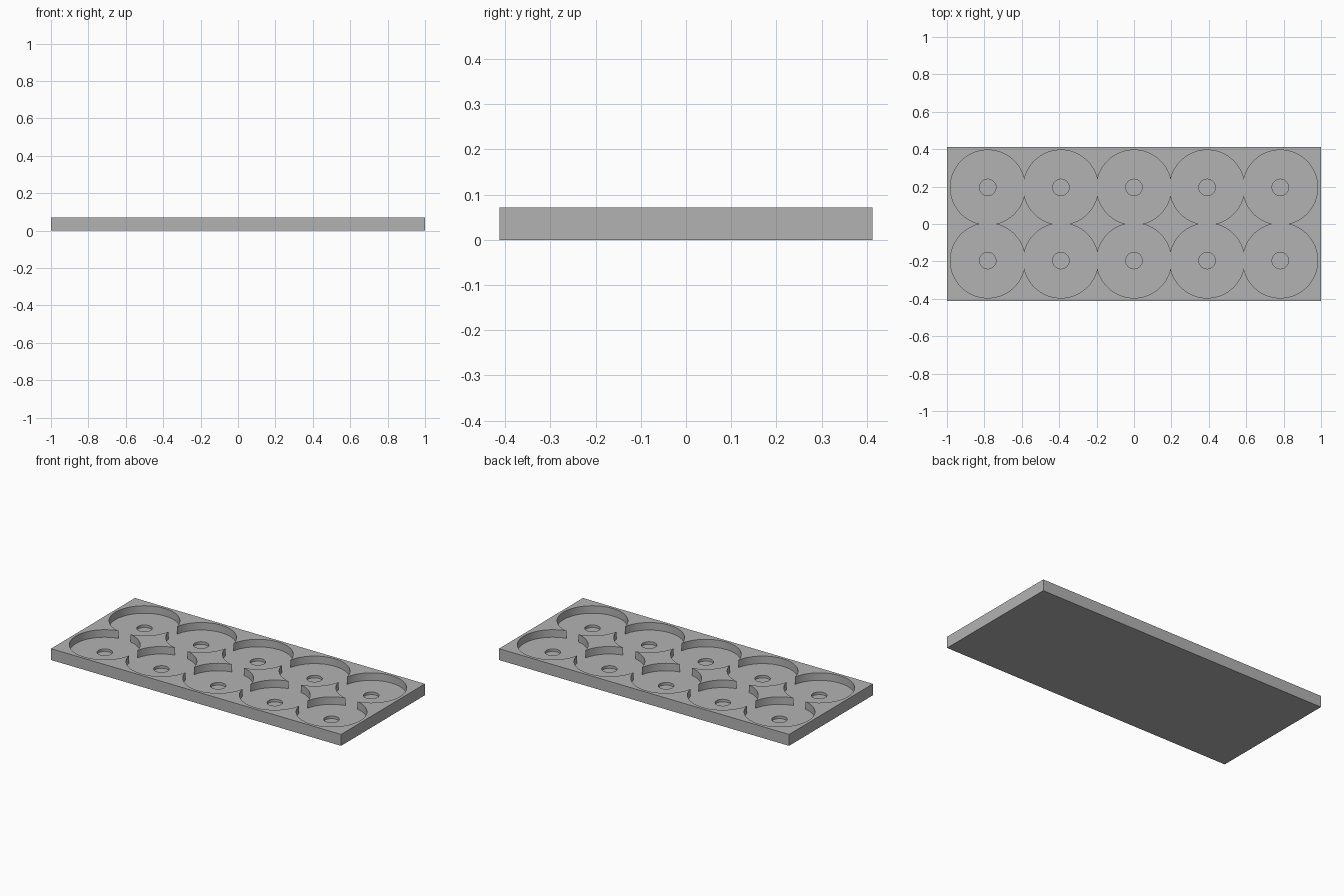
import bpy
import math

cube = bpy.data.objects.get("Cube")
if cube:
    bpy.data.objects.remove(cube, do_unlink=True)

WIDTH, DEPTH, HEIGHT = 2.0, 0.826, 0.071
PITCH = 0.391
POCKET_RADIUS, POCKET_FLOOR = 0.2, 0.024
HOLE_RADIUS, HOLE_FLOOR = 0.044, 0.008

grey = bpy.data.materials.new("plain grey")
grey.use_nodes = True
grey.diffuse_color = (0.45, 0.45, 0.45, 1)
grey.node_tree.nodes["Principled BSDF"].inputs["Base Color"].default_value = (0.45, 0.45, 0.45, 1)

# Solid tray slab
bpy.ops.mesh.primitive_cube_add(size=1, location=(0, 0, HEIGHT / 2))
tray = bpy.context.object
tray.name = "tray"
tray.scale = (WIDTH, DEPTH, HEIGHT)
bpy.ops.object.transform_apply(location=True, scale=True)
tray.data.materials.append(grey)


def cut_round(x, y, radius, floor, top, sides):
    """Sink a flat-bottomed round recess into the tray."""
    bpy.ops.mesh.primitive_cylinder_add(
        vertices=sides, radius=radius, depth=top - floor,
        location=(x, y, (top + floor) / 2))
    cutter = bpy.context.object
    cutter.name = "recess_cutter"
    cutter.hide_render = True
    cutter.data.materials.append(grey)
    boolean = tray.modifiers.new("recess", 'BOOLEAN')
    boolean.operation = 'DIFFERENCE'
    boolean.solver = 'EXACT'
    boolean.object = cutter
    bpy.context.view_layer.objects.active = tray
    bpy.ops.object.modifier_apply(modifier=boolean.name)
    bpy.data.objects.remove(cutter, do_unlink=True)


# Two rows of five overlapping pockets, each with a small blind hole
for row in (-0.5, 0.5):
    for column in range(-2, 3):
        x, y = column * PITCH, row * PITCH
        cut_round(x, y, POCKET_RADIUS, POCKET_FLOOR, HEIGHT + 0.05, 96)
for row in (-0.5, 0.5):
    for column in range(-2, 3):
        x, y = column * PITCH, row * PITCH
        cut_round(x, y, HOLE_RADIUS, HOLE_FLOOR, HEIGHT + 0.05, 48)

# Smooth round walls, crisp rims
bpy.ops.object.select_all(action='DESELECT')
tray.select_set(True)
bpy.context.view_layer.objects.active = tray
bpy.ops.object.shade_smooth_by_angle(angle=math.radians(30))
